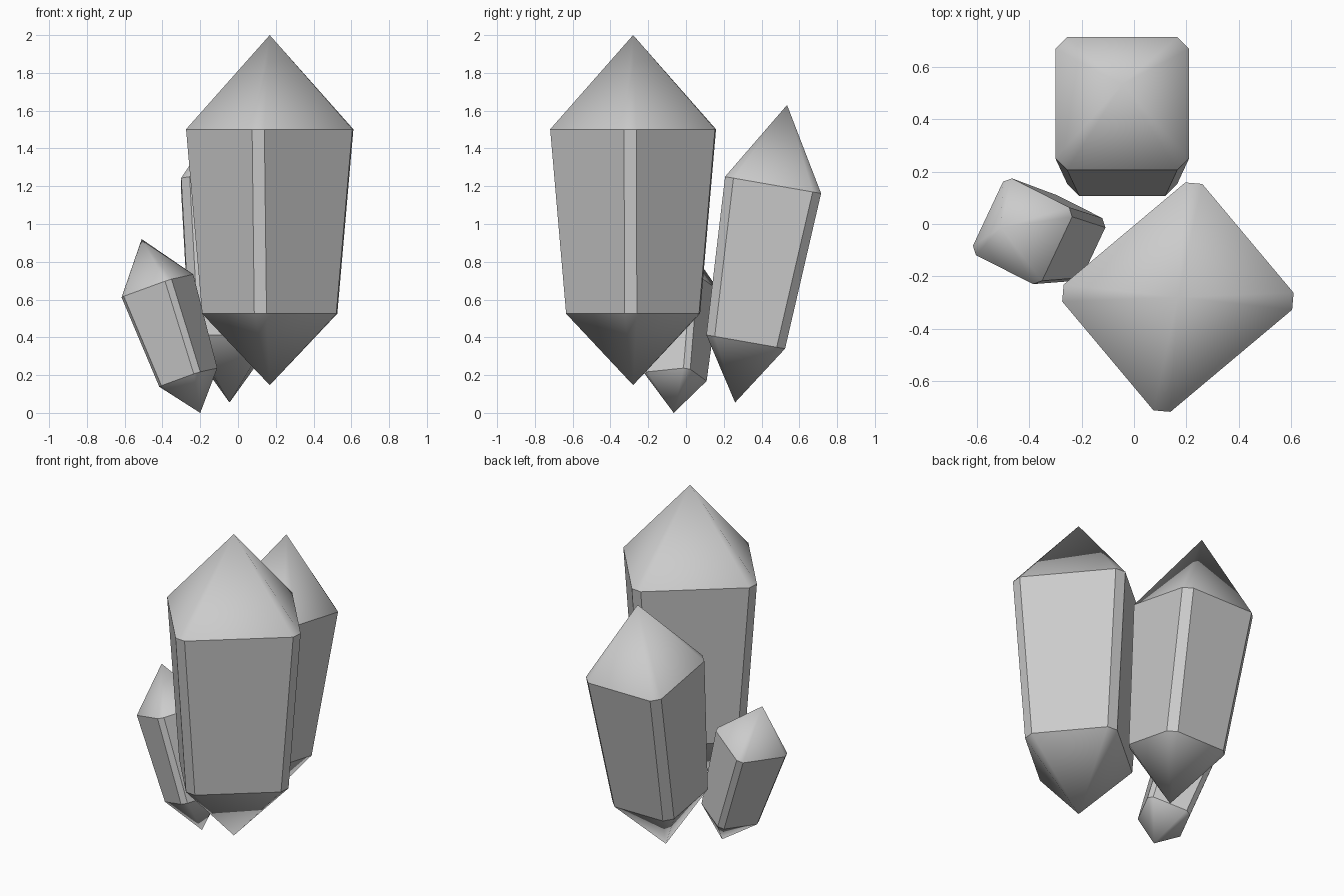
import bpy, bmesh
from mathutils import Vector, Matrix
from math import radians

if "Cube" in bpy.data.objects:
    bpy.data.objects.remove(bpy.data.objects["Cube"])


def crystal(name, base, tip, half_u, half_v, chamfer, spin):
    """Double-pointed four-sided crystal with chamfered upright edges."""
    base, tip = Vector(base), Vector(tip)
    axis = tip - base
    length = axis.length
    bm = bmesh.new()

    def ring(z, scale):
        a, b, c = half_u * scale, half_v * scale, chamfer
        pts = [(a, c - b), (a, b - c), (a - c, b), (c - a, b),
               (-a, b - c), (-a, c - b), (c - a, -b), (a - c, -b)]
        return [bm.verts.new((x, y, z)) for x, y in pts]

    bottom = bm.verts.new((0, 0, 0))
    lower = ring(length * 0.204, 0.82)
    upper = ring(length * 0.731, 1.0)
    top = bm.verts.new((0, 0, length))
    for i in range(8):
        j = (i + 1) % 8
        bm.faces.new((bottom, lower[j], lower[i]))
        bm.faces.new((lower[i], lower[j], upper[j], upper[i]))
        bm.faces.new((upper[i], upper[j], top))

    # Points are shaded smooth, the body and its rims stay crisp
    for f in bm.faces:
        f.smooth = True
    for e in bm.edges:
        e.smooth = top in e.verts or bottom in e.verts

    # Spin about its own length, lean it, then place it
    lean = Vector((0, 0, 1)).rotation_difference(axis).to_matrix().to_4x4()
    bm.transform(Matrix.Translation(base) @ lean @ Matrix.Rotation(radians(spin), 4, 'Z'))
    mesh = bpy.data.meshes.new(name)
    bm.to_mesh(mesh)
    bm.free()
    obj = bpy.data.objects.new(name, mesh)
    bpy.context.collection.objects.link(obj)
    return obj


# Cluster of three crystals
crystal("large_crystal", (0.168, -0.28, 0.147), (0.168, -0.28, 2.0), 0.350, 0.318, 0.046, 40)
crystal("medium_crystal", (-0.045, 0.26, 0.055), (-0.045, 0.535, 1.63), 0.256, 0.258, 0.045, 0)
crystal("small_crystal", (-0.20, -0.065, 0.0), (-0.51, -0.014, 0.92), 0.156, 0.163, 0.027, -26)
